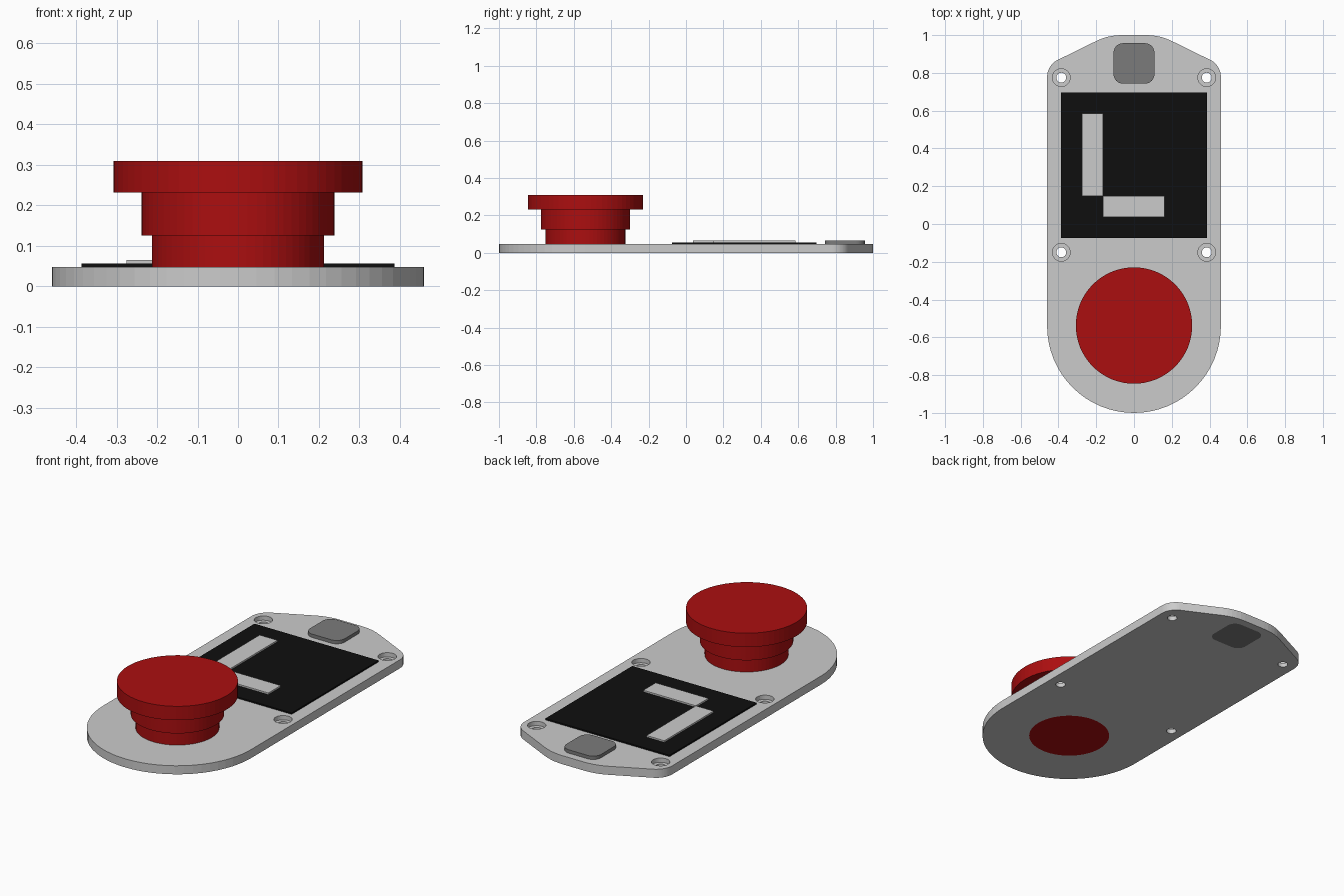
import bpy, bmesh
from math import pi, cos, sin, tan, ceil
from mathutils import Vector

old = bpy.data.objects.get("Cube")
if old:
    bpy.data.objects.remove(old, do_unlink=True)


def material(name, r, g, b):
    m = bpy.data.materials.new(name)
    m.use_nodes = True
    m.diffuse_color = (r, g, b, 1)
    node = next(n for n in m.node_tree.nodes if n.type == 'BSDF_PRINCIPLED')
    node.inputs["Base Color"].default_value = (r, g, b, 1)
    return m


LIGHT = material("light grey", 0.60, 0.60, 0.60)
MID = material("mid grey", 0.198, 0.198, 0.198)
BLACK = material("black", 0.0045, 0.0045, 0.0045)
RED = material("red", 0.41, 0.0045, 0.005)


def finish(name, bm, mat):
    bmesh.ops.recalc_face_normals(bm, faces=bm.faces)
    mesh = bpy.data.meshes.new(name)
    bm.to_mesh(mesh)
    bm.free()
    mesh.materials.append(mat)
    obj = bpy.data.objects.new(name, mesh)
    bpy.context.collection.objects.link(obj)
    return obj


def rounded(corners):
    """Outline from (x, y, radius) corners, each replaced by an arc."""
    pts, n = [], len(corners)
    for i, (x, y, r) in enumerate(corners):
        p = Vector((x, y))
        a = (Vector(corners[i - 1][:2]) - p).normalized()
        b = (Vector(corners[(i + 1) % n][:2]) - p).normalized()
        if r == 0:
            pts.append(p)
            continue
        turn = pi - a.angle(b)
        centre = p + (a + b).normalized() * (r / cos(turn / 2))
        start = p + a * (r * tan(turn / 2)) - centre
        sign = 1 if a.x * b.y - a.y * b.x < 0 else -1
        steps = max(3, ceil(turn / (pi / 32)))
        for k in range(steps + 1):
            t = sign * turn * k / steps
            pts.append(centre + Vector((start.x * cos(t) - start.y * sin(t),
                                        start.x * sin(t) + start.y * cos(t))))
    return pts


def prism(name, pts, z0, z1, mat):
    bm = bmesh.new()
    base = bm.faces.new([bm.verts.new((p[0], p[1], z0)) for p in pts])
    top = bmesh.ops.extrude_face_region(bm, geom=[base], use_keep_orig=True)
    verts = [v for v in top["geom"] if isinstance(v, bmesh.types.BMVert)]
    bmesh.ops.translate(bm, verts=verts, vec=(0, 0, z1 - z0))
    return finish(name, bm, mat)


def box(name, x0, x1, y0, y1, z0, z1, mat):
    return prism(name, [(x0, y0), (x1, y0), (x1, y1), (x0, y1)], z0, z1, mat)


def stack(name, x, y, rings, sides, mat):
    """Stepped round solid from (radius, z) profile points."""
    bm = bmesh.new()
    loops = [[bm.verts.new((x + r * cos(2 * pi * i / sides),
                            y + r * sin(2 * pi * i / sides), z))
              for i in range(sides)] for r, z in rings]
    bm.faces.new(loops[0])
    bm.faces.new(loops[-1])
    for lo, hi in zip(loops, loops[1:]):
        for i in range(sides):
            j = (i + 1) % sides
            bm.faces.new((lo[i], lo[j], hi[j], hi[i]))
    return finish(name, bm, mat)


# Base plate: round front end, tapered back end
W, THICK = 0.46, 0.048
plate = prism("base_plate", rounded([
    (-W, -1, W), (W, -1, W), (W, 0.841, 0.1),
    (0.136, 1, 0.3), (-0.136, 1, 0.3), (-W, 0.841, 0.1)]), 0, THICK, LIGHT)

# Stepped screw holes, plus openings for the two buttons
BUTTON_Y = -0.5375
small_outline = rounded([(-0.108, 0.743, 0.05), (0.108, 0.743, 0.05),
                         (0.108, 0.957, 0.05), (-0.108, 0.957, 0.05)])
cutters = [stack("screw_hole_cutter", x, y,
                 [(0.026, -0.1), (0.026, 0.024), (0.047, 0.024), (0.047, 0.1)], 32, LIGHT)
           for x in (-0.385, 0.385) for y in (-0.15, 0.775)]
cutters.append(stack("push_button_cutter", 0, BUTTON_Y, [(0.213, -0.1), (0.213, 0.1)], 64, LIGHT))
cutters.append(prism("small_button_cutter", small_outline, -0.1, 0.1, LIGHT))
bpy.context.view_layer.objects.active = plate
for c in cutters:
    mod = plate.modifiers.new("cut", 'BOOLEAN')
    mod.operation, mod.solver, mod.object = 'DIFFERENCE', 'EXACT', c
    bpy.ops.object.modifier_apply(modifier=mod.name)
    bpy.data.objects.remove(c, do_unlink=True)

# Large push button with two shoulders
stack("push_button", 0, BUTTON_Y,
      [(0.213, 0), (0.213, 0.125), (0.238, 0.125), (0.238, 0.232),
       (0.308, 0.232), (0.308, 0.31)], 64, RED)

# Small rounded button at the back
prism("small_button", small_outline, 0, 0.067, MID)

# Screen and its two raised bars
box("screen", -0.386, 0.386, -0.075, 0.697, THICK, 0.056, BLACK)
box("screen_bar_long", -0.275, -0.165, 0.148, 0.585, 0.056, 0.065, LIGHT)
box("screen_bar_short", -0.165, 0.162, 0.038, 0.148, 0.056, 0.065, LIGHT)
